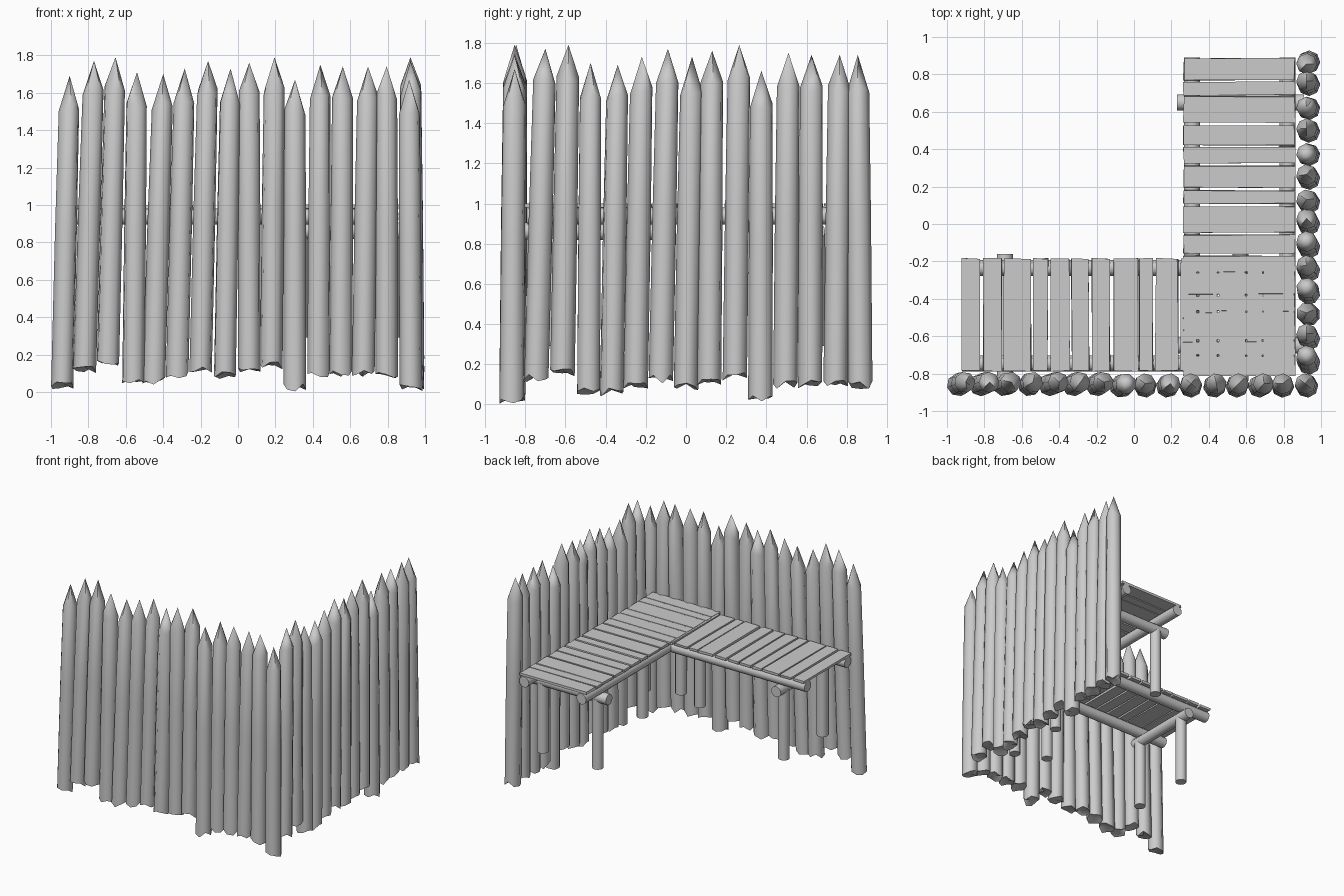
import bpy, bmesh, math, random
from mathutils import Vector, Matrix

if "Cube" in bpy.data.objects:
    bpy.data.objects.remove(bpy.data.objects["Cube"])

random.seed(4)


def finish(bm, name, smooth=None):
    bmesh.ops.recalc_face_normals(bm, faces=bm.faces)
    me = bpy.data.meshes.new(name)
    bm.to_mesh(me)
    bm.free()
    ob = bpy.data.objects.new(name, me)
    bpy.context.collection.objects.link(ob)
    if smooth:
        bpy.ops.object.select_all(action='DESELECT')
        ob.select_set(True)
        bpy.context.view_layer.objects.active = ob
        bpy.ops.object.shade_smooth_by_angle(angle=math.radians(smooth))
    return ob


def stake(name, base, tip, sides=8):
    """Leaning log with a ragged foot and a sharpened tip."""
    bm = bmesh.new()
    base, tip = Vector(base), Vector(tip)
    turn = random.uniform(0, 1)
    length = tip.z - base.z
    rings = []
    for k, (h, r) in enumerate([(0, .061), (length * .5, .06), (length - .17, .056)]):
        c = base.lerp(tip, h / length)
        ring = []
        for i in range(sides):
            a = turn + 2 * math.pi * i / sides
            dz = random.uniform(-.022, .022) if k != 1 else 0
            ring.append(bm.verts.new(c + Vector((r * math.cos(a), r * math.sin(a), dz))))
        rings.append(ring)
    for lo, hi in zip(rings, rings[1:]):
        for i in range(sides):
            j = (i + 1) % sides
            bm.faces.new((lo[i], lo[j], hi[j], hi[i]))
    top = bm.verts.new(tip)
    foot = bm.verts.new(base + Vector((0, 0, .012)))
    for i in range(sides):
        j = (i + 1) % sides
        bm.faces.new((rings[-1][i], rings[-1][j], top))
        bm.faces.new((rings[0][j], rings[0][i], foot))
    return finish(bm, name, 50)


def log(name, a, b, r=.043):
    a, b = Vector(a), Vector(b)
    d = b - a
    m = Matrix.Translation((a + b) / 2) @ d.to_track_quat('Z', 'Y').to_matrix().to_4x4()
    bm = bmesh.new()
    bmesh.ops.create_cone(bm, cap_ends=True, segments=12, radius1=r, radius2=r,
                          depth=d.length, matrix=m)
    return finish(bm, name, 40)


def plank(name, x0, x1, y0, y1, z=.99, t=.02):
    bm = bmesh.new()
    bmesh.ops.create_cube(bm, size=1)
    for v in bm.verts:
        v.co = Vector(((x0 + x1) / 2 + v.co.x * (x1 - x0),
                       (y0 + y1) / 2 + v.co.y * (y1 - y0), z + v.co.z * t))
        v.co.x += random.uniform(-.004, .004)
        v.co.y += random.uniform(-.004, .004)
    return finish(bm, name)


# Front palisade: foot x, tip x, foot z, tip z
front = [(-.94, -.90, .035, 1.69), (-.82, -.77, .12, 1.77), (-.695, -.655, .15, 1.79),
         (-.56, -.54, .06, 1.71), (-.45, -.40, .06, 1.70), (-.325, -.285, .09, 1.73),
         (-.20, -.16, .125, 1.77), (-.07, -.04, .09, 1.73), (.06, .06, .11, 1.76),
         (.178, .195, .14, 1.79), (.303, .305, .025, 1.67), (.43, .44, .10, 1.75),
         (.55, .56, .10, 1.74), (.67, .695, .10, 1.74), (.795, .795, .095, 1.74),
         (.925, .915, .022, 1.67)]
for i, (x0, x1, z0, z1) in enumerate(front):
    y = -.85 - .008 * (i > 6)
    stake(f"front_stake_{i + 1}", (x0, y - .01, z0), (x1, y + .005, z1))

# Side palisade: foot y, tip y, foot z, tip z
side = [(-.745, -.70, .13, 1.77), (-.615, -.585, .155, 1.79), (-.485, -.475, .06, 1.70),
        (-.37, -.34, .06, 1.69), (-.25, -.22, .095, 1.73), (-.125, -.09, .125, 1.77),
        (.0, .03, .09, 1.73), (.115, .13, .11, 1.76), (.243, .265, .14, 1.79),
        (.37, .375, .022, 1.66), (.495, .51, .10, 1.75), (.617, .625, .10, 1.74),
        (.745, .765, .10, 1.74), (.867, .855, .095, 1.74)]
for i, (y0, y1, z0, z1) in enumerate(side):
    stake(f"side_stake_{i + 1}", (.935, y0, z0), (.922, y1, z1))

# Walkway planks; the two decks overlap in the corner
front_deck = [(-.92, -.82), (-.805, -.71), (-.695, -.55), (-.54, -.46), (-.445, -.345),
              (-.335, -.24), (-.225, -.13), (-.11, .02), (.03, .10), (.115, .235),
              (.25, .335), (.35, .445), (.455, .595), (.605, .685), (.695, .855)]
for i, (a, b) in enumerate(front_deck):
    plank(f"front_plank_{i + 1}", a, b, -.785, -.185, z=.988)
side_deck = [(.77, .885), (.69, .76), (.54, .68), (.42, .525), (.325, .41), (.195, .31),
             (.11, .18), (-.045, .095), (-.155, -.06), (-.255, -.17), (-.375, -.265),
             (-.465, -.385), (-.615, -.475), (-.70, -.63), (-.81, -.71)]
for i, (a, b) in enumerate(side_deck):
    plank(f"side_plank_{i + 1}", .265, .86, a, b, z=.991)

# Long log joists under each deck
for y in (-.235, -.745):
    log("front_joist", (-.92, y, .938), (.84, y, .938))
for x in (.31, .82):
    log("side_joist", (x, -.79, .938), (x, .89, .938))

# Cross logs and posts
for x in (-.69, .57):
    log("front_cross_log", (x, -.84, .862), (x, -.16, .862))
    for y in (-.26, -.75):
        log("front_post", (x, y, .29), (x, y, .85))
for y in (.65, -.65):
    log("side_cross_log", (.23, y, .862), (.91, y, .862))
    for x in (.33, .82):
        log("side_post", (x, y, .29), (x, y, .85))
